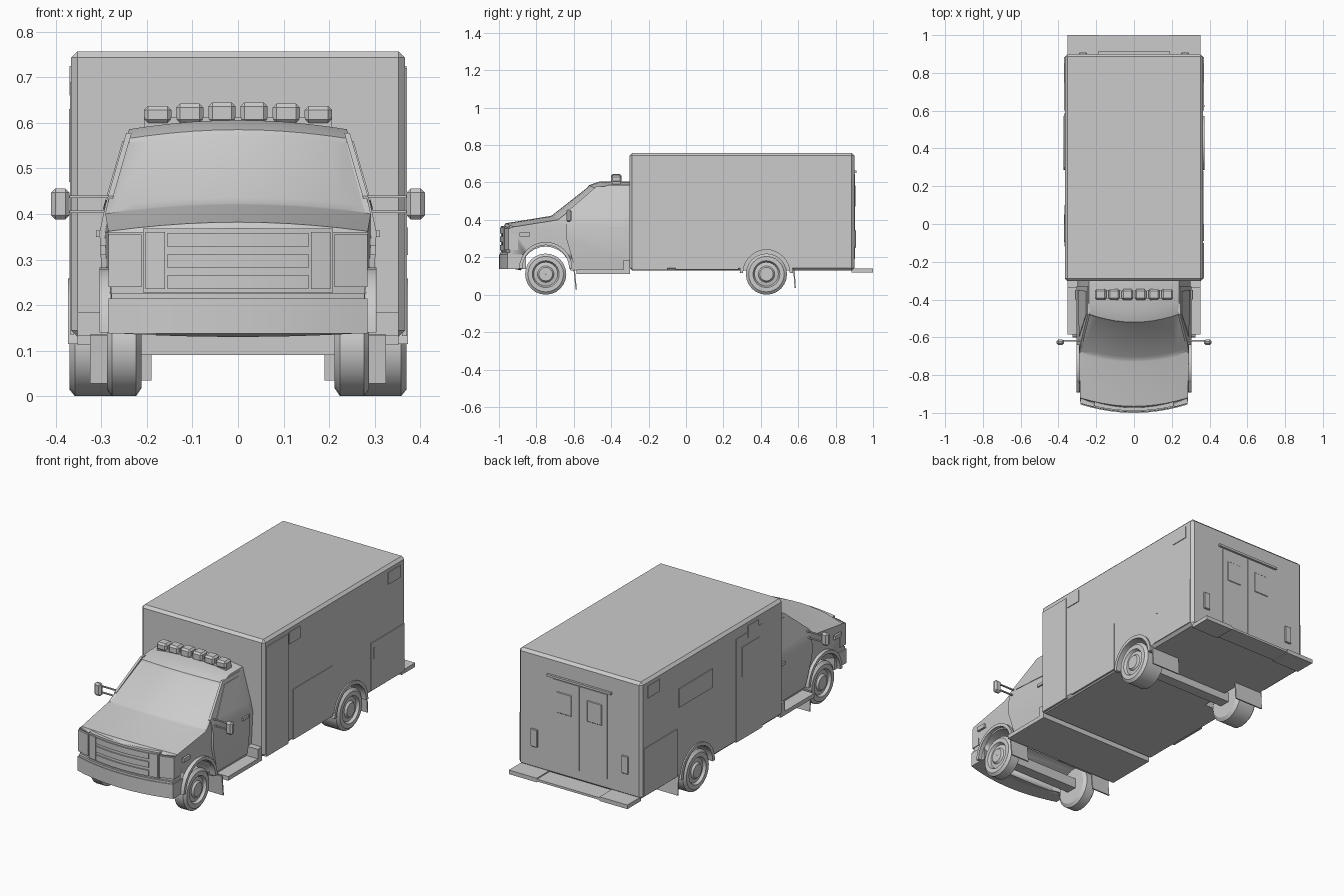
import bpy, bmesh, math
from mathutils import Vector, Matrix

if "Cube" in bpy.data.objects:
    bpy.data.objects.remove(bpy.data.objects["Cube"])


def clamp(t):
    return max(0.0, min(1.0, t))


def finish(bm, name, mirror=False, smooth=True):
    if mirror:
        dup = bmesh.ops.duplicate(bm, geom=bm.verts[:] + bm.edges[:] + bm.faces[:])["geom"]
        for v in dup:
            if isinstance(v, bmesh.types.BMVert):
                v.co.x *= -1
    bmesh.ops.recalc_face_normals(bm, faces=bm.faces[:])
    me = bpy.data.meshes.new(name)
    bm.to_mesh(me)
    bm.free()
    ob = bpy.data.objects.new(name, me)
    bpy.context.collection.objects.link(ob)
    bpy.context.view_layer.objects.active = ob
    bpy.ops.object.select_all(action='DESELECT')
    ob.select_set(True)
    if smooth:
        bpy.ops.object.shade_smooth_by_angle(angle=math.radians(25))
    return ob


def box(name, lo, hi, bevel=0.0, mirror=False, tilt=0.0):
    bm = bmesh.new()
    lo, hi = Vector(lo), Vector(hi)
    bmesh.ops.create_cube(bm, size=1, matrix=Matrix.Translation((lo + hi) / 2)
                          @ Matrix.Rotation(tilt, 4, 'X') @ Matrix.Diagonal((*(hi - lo), 1)))
    if bevel:
        bmesh.ops.bevel(bm, geom=bm.edges[:], offset=bevel, segments=1, affect='EDGES')
    return finish(bm, name, mirror, False)


def prism(name, pts, x0, x1, mirror=False):
    """Extrude a (y, z) outline along x."""
    bm = bmesh.new()
    f = bm.faces.new([bm.verts.new((x0, y, z)) for y, z in pts])
    ext = bmesh.ops.extrude_face_region(bm, geom=[f])["geom"]
    bmesh.ops.translate(bm, vec=(x1 - x0, 0, 0), verts=[v for v in ext if isinstance(v, bmesh.types.BMVert)])
    return finish(bm, name, mirror)


def circle(cy, cz, r, a0, a1, n):
    return [(cy + r * math.cos(a0 + (a1 - a0) * i / n), cz + r * math.sin(a0 + (a1 - a0) * i / n)) for i in range(n + 1)]


def arch(name, cy, cz, r0, r1, x0, x1):
    prism(name, circle(cy, cz, r1, 0, math.pi, 16) + circle(cy, cz, r0, math.pi, 0, 16), x0, x1, True)


def cut(target, cutter):
    mod = target.modifiers.new("cut", 'BOOLEAN')
    mod.operation, mod.solver, mod.object = 'DIFFERENCE', 'EXACT', cutter
    bpy.context.view_layer.objects.active = target
    bpy.ops.object.modifier_apply(modifier=mod.name)
    bpy.data.objects.remove(cutter)


# Cab shape rules: half width by height, bowed nose and windscreen
WIDTH = [(.14, .285), (.2, .292), (.36, .30), (.42, .287), (.60, .235)]


def width(z):
    for (a, wa), (b, wb) in zip(WIDTH, WIDTH[1:]):
        if z <= b:
            return wa + (wb - wa) * clamp((z - a) / (b - a))
    return WIDTH[-1][1]


def front_y(x):
    return -0.988 + 0.045 * (x / 0.285) ** 2


def split_z(bm, levels):
    for z in levels:
        bmesh.ops.bisect_plane(bm, geom=bm.verts[:] + bm.edges[:] + bm.faces[:], plane_co=(0, 0, z), plane_no=(0, 0, 1))


# Cab: side profile swept across the width, then shaped
profile = [(-.985, .15), (-.985, .365), (-.965, .382), (-.73, .42), (-.52, .585), (-.46, .606),
           (-.30, .606), (-.30, .13), (-.88, .13)]
bm = bmesh.new()
N = 10
rows = [[bm.verts.new((-1 + 2 * i / N, y, z)) for y, z in profile] for i in range(N + 1)]
bm.faces.new(rows[0])
bm.faces.new(rows[-1])
for a, b in zip(rows, rows[1:]):
    for j in range(len(profile)):
        k = (j + 1) % len(profile)
        bm.faces.new((a[j], a[k], b[k], b[j]))
split_z(bm, (.2, .36, .44))
bmesh.ops.recalc_face_normals(bm, faces=bm.faces[:])
glass = [f for f in bm.faces if f.normal.y < -.57 and f.normal.z > .7]
for v in bm.verts:
    s, y, z = v.co
    if z > .361:
        z -= .02 * s * s
    v.co = (s * width(z) * (1 - .05 * clamp((-.85 - y) / .1)),
            y + .045 * s * s * clamp((-.35 - y) / .1), z)
bm.normal_update()
bmesh.ops.inset_region(bm, faces=glass, thickness=.012, depth=-.005)
cab = finish(bm, "cab_body")
cut(cab, prism("cutter", circle(-.75, .125, .132, 0, 2 * math.pi, 28)[:-1], -.4, .4))


def side_panel(name, pts, off):
    """Thin panel that follows the cab side."""
    bm = bmesh.new()
    f = bm.faces.new([bm.verts.new((0, y, z)) for y, z in pts])
    ext = bmesh.ops.extrude_face_region(bm, geom=[f])["geom"]
    for v in ext:
        if isinstance(v, bmesh.types.BMVert):
            v.co.x = 1
    split_z(bm, (.2, .36, .42))
    for v in bm.verts:
        v.co.x = width(v.co.z) - .008 + v.co.x * (.008 + off)
    finish(bm, name, True)


side_panel("cab_door", [(-.595, .145), (-.33, .145), (-.33, .578), (-.48, .578), (-.64, .44), (-.64, .30)], .004)
side_panel("door_window", [(-.595, .43), (-.35, .41), (-.355, .56), (-.475, .56)], .007)
side_panel("door_handle", [(-.40, .35), (-.35, .35), (-.35, .365), (-.40, .365)], .012)
side_panel("side_marker", [(-.89, .31), (-.835, .31), (-.835, .332), (-.89, .332)], .004)
arch("front_arch", -.75, .14, .125, .142, .27, .304)


def nose_panel(name, x0, x1, z0, z1, out, depth=.03, mirror=False):
    """Panel that follows the bowed nose."""
    bm = bmesh.new()
    n = max(2, int((x1 - x0) / .05))
    rings = []
    for i in range(n + 1):
        x = x0 + (x1 - x0) * i / n
        y = front_y(x) - out
        rings.append([bm.verts.new((x, yy, z)) for yy, z in ((y, z0), (y, z1), (y + depth, z1), (y + depth, z0))])
    bm.faces.new(rings[0])
    bm.faces.new(rings[-1])
    for a, b in zip(rings, rings[1:]):
        for j in range(4):
            bm.faces.new((a[j], a[(j + 1) % 4], b[(j + 1) % 4], b[j]))
    finish(bm, name, mirror)


# Nose details
nose_panel("front_bumper", -.284, .284, .138, .215, .012, .10)
nose_panel("bumper_lip", -.278, .278, .215, .226, .008, .06)
nose_panel("grille_back", -.208, .208, .228, .368, .001)
for z in (.235, .281, .327):
    nose_panel("grille_slat", -.155, .155, z, z + .031, .007)
nose_panel("grille_post", .16, .203, .235, .36, .007, mirror=True)
nose_panel("headlight", .212, .284, .24, .355, .006, .05, True)

# Roof light bar with six lamps
for i in range(6):
    x = (i - 2.5) * .0705
    h = .645 - .0012 * (i - 2.5) ** 2
    box("roof_lamp", (x - .03, -.402, .598), (x + .03, -.345, h), .009)
box("lamp_base", (-.205, -.395, .59), (.205, -.35, .612))

# Mirrors
box("mirror_head", (.37, -.64, .388), (.41, -.612, .456), .009, True)
for z in (.405, .438):
    box("mirror_arm", (.275, -.622, z - .003), (.375, -.614, z + .003), 0, True)

# Rear body with wheel wells
body = box("rear_body", (-.366, -.302, .13), (.366, .90, .757), .014)
for x in (-.32, .32):
    cut(body, prism("cutter", circle(.43, .115, .127, 0, 2 * math.pi, 28)[:-1], x - .1, x + .1))
arch("rear_arch", .43, .115, .125, .143, .345, .373)

# Body side panels: (name, sides, y0, y1, z0, z1, thickness)
for name, sides, y0, y1, z0, z1, t in (
        ("front_locker", (1,), -.288, -.10, .132, .72, .005),
        ("low_locker", (1,), -.057, .28, .135, .405, .003),
        ("rear_locker", (1, -1), .60, .885, .145, .40, .004),
        ("entry_door", (-1,), -.12, .10, .135, .69, .003),
        ("entry_window", (-1,), -.095, .05, .47, .63, .005),
        ("side_window", (-1,), .30, .585, .51, .61, .005),
        ("corner_lamp", (1, -1), .75, .85, .66, .725, .004),
        ("corner_lamp", (1, -1), -.09, .0, .66, .725, .004),
        ("locker_latch", (1,), .62, .63, .31, .37, .007)):
    for s in sides:
        xs = sorted((s * .36, s * (.366 + t)))
        box(name, (xs[0], y0, z0), (xs[1], y1, z1))

# Rear doors, lamps and step
box("rear_door", (.002, .89, .19), (.163, .904, .645), 0, True)
box("rear_window", (.045, .89, .47), (.135, .907, .585), .004, True)
box("door_header", (-.19, .89, .652), (.19, .912, .664))
box("tail_lamp", (.25, .89, .25), (.29, .908, .345), .003, True)
box("step_centre", (-.186, .89, .122), (.186, .998, .134))
box("step_end", (.186, .885, .118), (.352, 1.0, .14), 0, True)

# Running boards and cab floor
box("running_board", (-.352, -.585, .112), (.352, -.30, .134))
box("board_riser", (.285, -.335, .13), (.352, -.30, .185), 0, True)


def wheel(name, y, x0, x1):
    w, R = x1 - x0, .11
    prof = [(0, .001), (0, .092), (.012, R), (w - .012, R), (w, .095), (w, .072), (w - .014, .064),
            (w - .010, .044), (w, .036), (w, .001)]
    bm = bmesh.new()
    vs = [bm.verts.new((x0 + a, y, .11 + r)) for a, r in prof]
    es = [bm.edges.new(p) for p in zip(vs, vs[1:])]
    bmesh.ops.spin(bm, geom=vs + es, cent=(0, y, .11), axis=(1, 0, 0), angle=2 * math.pi, steps=24, use_merge=True)
    bmesh.ops.remove_doubles(bm, verts=bm.verts[:], dist=1e-5)
    finish(bm, name, True)


# Wheels, axles and mud flaps
wheel("front_wheel", -.75, .212, .288)
wheel("rear_wheel", .43, .245, .37)
for name, y in (("front_axle", -.75), ("rear_axle", .43)):
    box(name, (-.25, y - .03, .09), (.25, y + .03, .145))
box("front_flap", (.215, -.596, .028), (.325, -.589, .135), 0, True, .1)
box("rear_flap", (.19, .577, .035), (.362, .584, .135), 0, True, .07)
